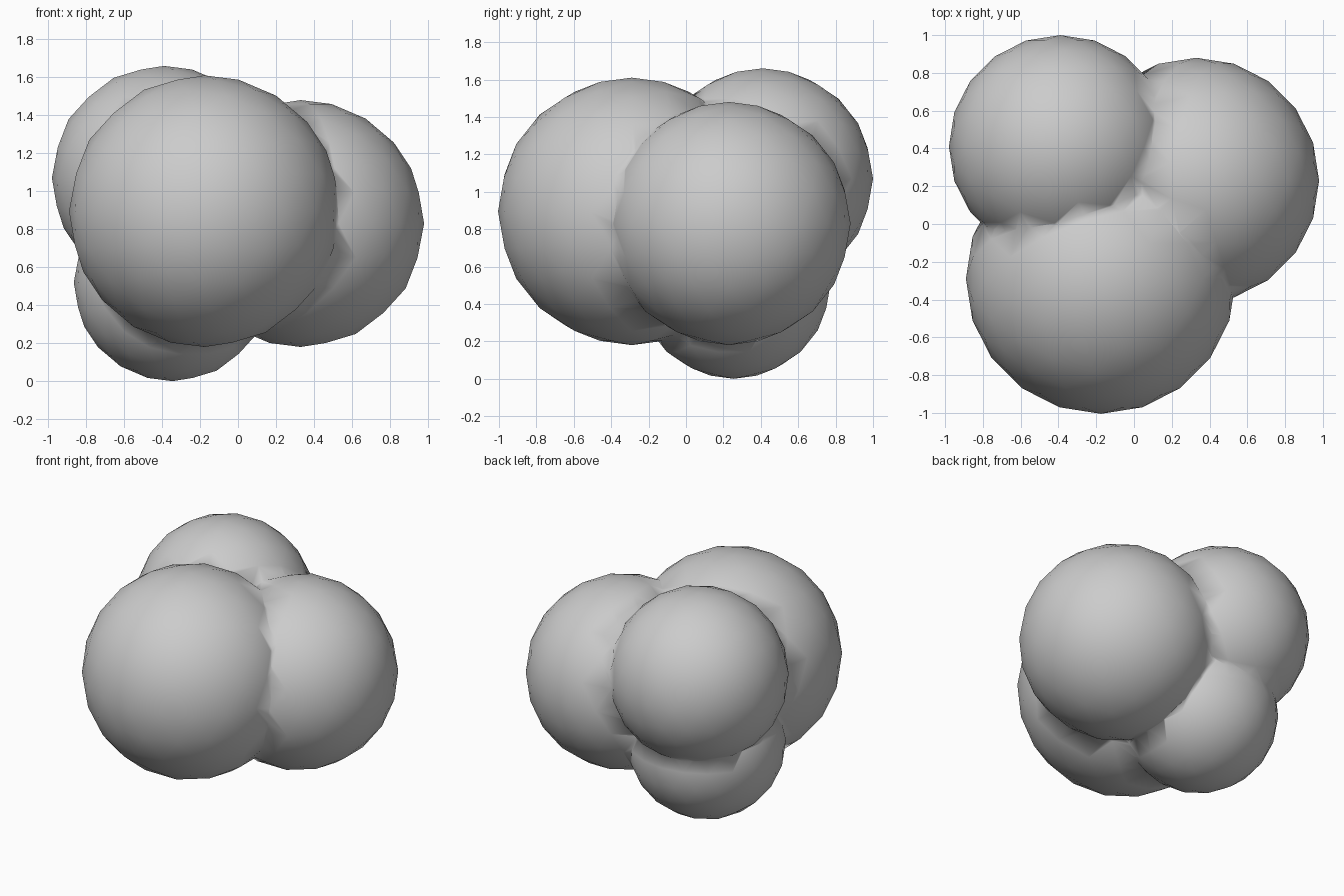
import bpy

if "Cube" in bpy.data.objects:
    bpy.data.objects.remove(bpy.data.objects["Cube"])

# Four overlapping balls: name, centre, radius
BALLS = [
    ("front_ball", (-0.175, -0.29, 0.895), 0.715),
    ("right_ball", (0.33, 0.23, 0.83), 0.65),
    ("back_left_ball", (-0.39, 0.41, 1.07), 0.59),
    ("lower_ball", (-0.345, 0.255, 0.52), 0.52),
]


def ball(name, centre, radius):
    bpy.ops.mesh.primitive_ico_sphere_add(
        subdivisions=3, radius=radius, location=centre)
    obj = bpy.context.object
    obj.name = name
    return obj


parts = [ball(*b) for b in BALLS]
body, others = parts[0], parts[1:]

# Fuse the balls into one skin
bpy.context.view_layer.objects.active = body
for other in others:
    mod = body.modifiers.new("fuse", 'BOOLEAN')
    mod.operation = 'UNION'
    mod.solver = 'EXACT'
    mod.object = other
    bpy.ops.object.modifier_apply(modifier=mod.name)
    bpy.data.objects.remove(other, do_unlink=True)

# Soft shading across the seams
body.name = "ball_cluster"
body.data.name = "ball_cluster"
for poly in body.data.polygons:
    poly.use_smooth = True
